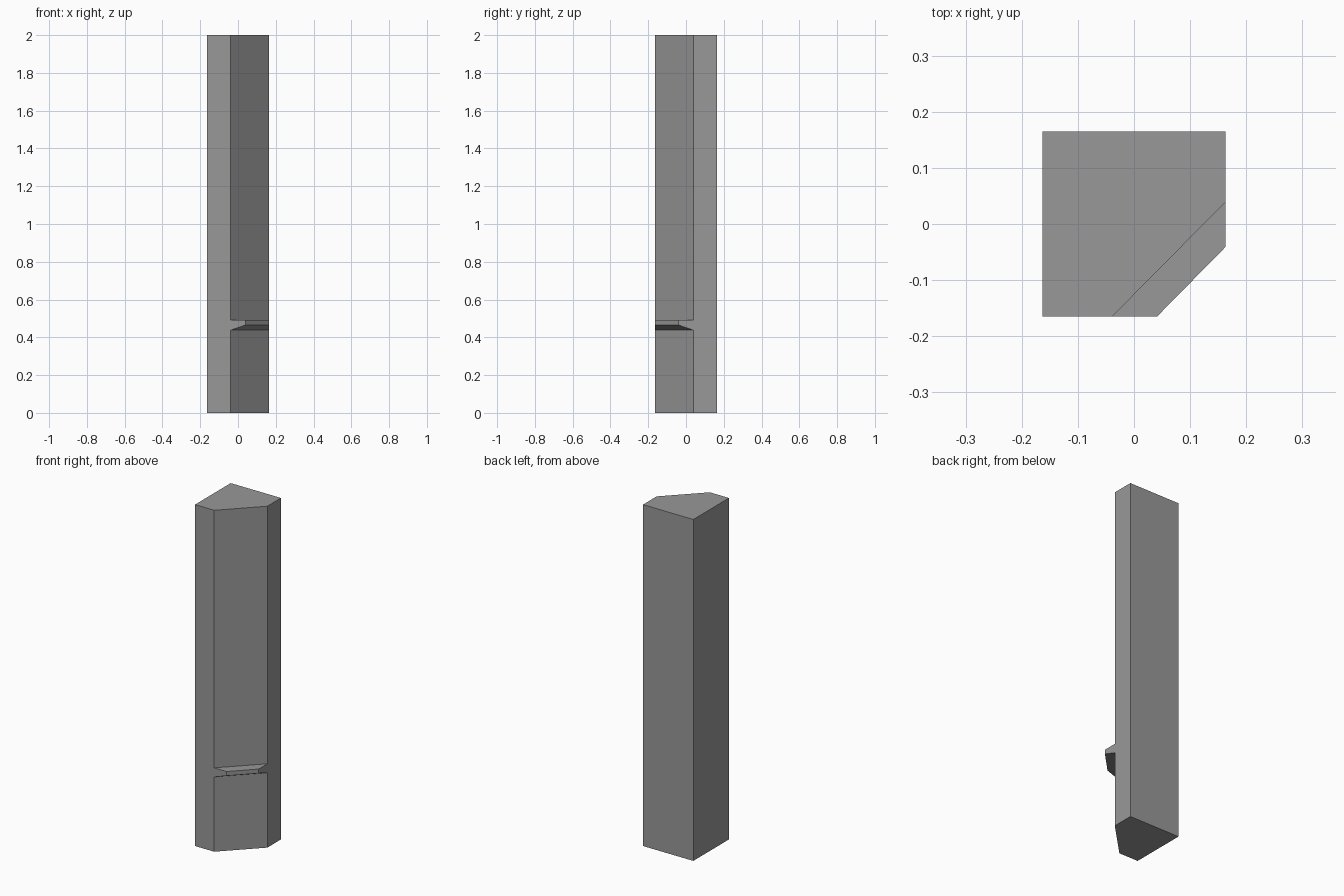
import bpy, bmesh

if "Cube" in bpy.data.objects:
    bpy.data.objects.remove(bpy.data.objects["Cube"])

HX, HY, TOP = 0.163, 0.165, 2.0
# Chamfer position (x on the front face) at each height; the bump is the small ledge
path = [(-0.039, 0.0), (-0.039, 0.438), (0.041, 0.466),
        (0.041, 0.491), (-0.039, 0.491), (-0.039, TOP)]

bm = bmesh.new()


def column(x, y):
    return [bm.verts.new((x, y, z)) for z in (0.0, TOP)]


# Three full square corners of the post
front_left = column(-HX, -HY)
back_left = column(-HX, HY)
back_right = column(HX, HY)

# Chamfer and ledge outline on the front and right faces
front_edge = [bm.verts.new((c, -HY, z)) for c, z in path]
right_edge = [bm.verts.new((HX, -c, z)) for c, z in path]

# Chamfer strip including the ledge
for i in range(len(path) - 1):
    bm.faces.new((front_edge[i], right_edge[i], right_edge[i + 1], front_edge[i + 1]))

# Flat sides of the post
bm.faces.new([front_left[0], *front_edge, front_left[1]])
bm.faces.new([back_right[0], *right_edge, back_right[1]])
for a, b in ((front_left, back_left), (back_left, back_right)):
    bm.faces.new((a[0], b[0], b[1], a[1]))

# Top and bottom
for k in (0, -1):
    bm.faces.new((front_left[k], front_edge[k], right_edge[k], back_right[k], back_left[k]))

bmesh.ops.recalc_face_normals(bm, faces=bm.faces[:])
mesh = bpy.data.meshes.new("post_with_ledge")
bm.to_mesh(mesh)
bm.free()

# Dark grey finish
grey = bpy.data.materials.new("dark_grey")
grey.diffuse_color = (0.316, 0.316, 0.316, 1.0)
grey.use_nodes = True
grey.node_tree.nodes["Principled BSDF"].inputs["Base Color"].default_value = grey.diffuse_color
mesh.materials.append(grey)
bpy.context.collection.objects.link(bpy.data.objects.new("post_with_ledge", mesh))
